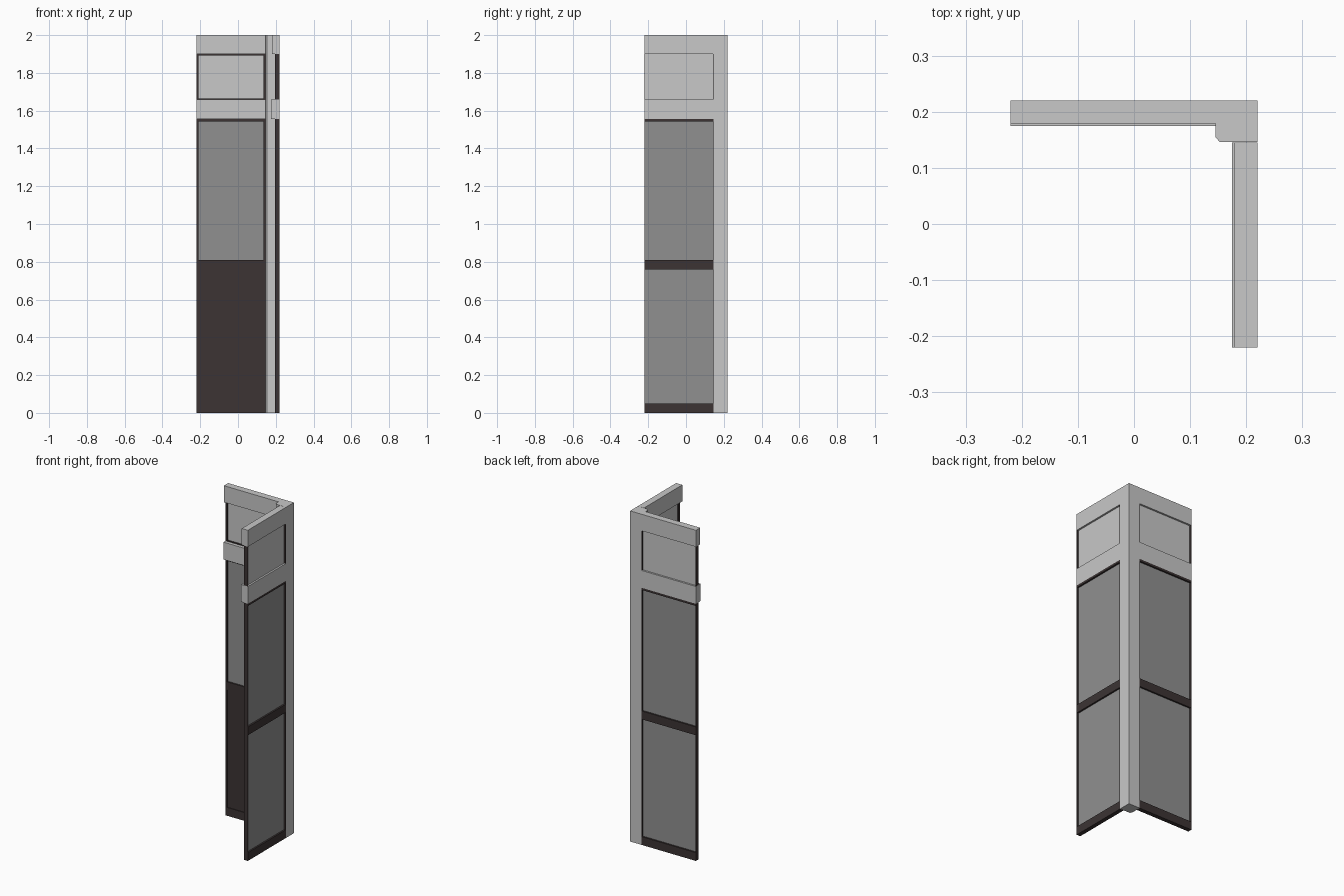
import bpy, bmesh

if "Cube" in bpy.data.objects:
    bpy.data.objects.remove(bpy.data.objects["Cube"])


def material(name, rgb):
    m = bpy.data.materials.new(name)
    m.diffuse_color = (*rgb, 1)
    m.use_nodes = True
    m.node_tree.nodes["Principled BSDF"].inputs["Base Color"].default_value = m.diffuse_color
    return m


LIGHT = material("pale_grey", (0.58, 0.58, 0.58))
GLASS = material("glass_grey", (0.28, 0.28, 0.28))
DARK = material("dark_brown", (0.045, 0.034, 0.034))


def finish(name, bm, mat):
    bmesh.ops.recalc_face_normals(bm, faces=bm.faces)
    me = bpy.data.meshes.new(name)
    bm.to_mesh(me)
    bm.free()
    me.materials.append(mat)
    bpy.context.collection.objects.link(bpy.data.objects.new(name, me))


def boxes(name, mat, specs, swap):
    """Boxes as (along0, along1, depth0, depth1, z0, z1); swap turns the back wall into the right wall."""
    bm = bmesh.new()
    for a0, a1, d0, d1, z0, z1 in specs:
        for v in bmesh.ops.create_cube(bm, size=1)["verts"]:
            a = a1 if v.co.x > 0 else a0
            d = d1 if v.co.y > 0 else d0
            z = z1 if v.co.z > 0 else z0
            v.co = (d, a, z) if swap else (a, d, z)
    finish(name, bm, mat)


# corner post with a chamfered inner edge
bm = bmesh.new()
profile = [(0.145, 0.155), (0.153, 0.146), (0.22, 0.146), (0.22, 0.22), (0.145, 0.22)]
face = bm.faces.new([bm.verts.new((x, y, 0)) for x, y in profile])
ext = bmesh.ops.extrude_face_region(bm, geom=[face])
for v in ext["geom"]:
    if isinstance(v, bmesh.types.BMVert):
        v.co.z = 2
finish("corner_post", bm, LIGHT)

A, B = -0.22, 0.145      # wall run
IN, MID, OUT = 0.195, 0.207, 0.22   # frame depths


def frame_sides(z0, z1):
    """Wide strips on the inner side, thin jambs on the outer side."""
    out = []
    for w, d0, d1 in ((0.011, IN, MID), (0.003, MID, OUT)):
        out += [(A, A + w, d0, d1, z0, z1), (B - w, B, d0, d1, z0, z1)]
    return out


for wall, swap in (("back", False), ("right", True)):
    # horizontal beams
    boxes(wall + "_top_beam", LIGHT, [(A, B, 0.179, OUT, 1.9, 2.0)], swap)
    boxes(wall + "_middle_beam", LIGHT, [(A, B, 0.175, OUT, 1.555, 1.66)], swap)
    # upper panel and its frame
    boxes(wall + "_upper_panel", LIGHT, [(A + .003, B - .003, 0.203, 0.209, 1.66, 1.9)], swap)
    boxes(wall + "_upper_frame", DARK, frame_sides(1.66, 1.9) + [
        (A + .011, B - .011, IN, 0.203, 1.66, 1.665),
        (A + .011, B - .011, IN, 0.203, 1.893, 1.9)], swap)
    # window frame with sill, mullion and head
    boxes(wall + "_window_frame", DARK, frame_sides(0, 1.555) + [
        (A + .003, B - .003, IN, OUT, z0, z1)
        for z0, z1 in ((0, 0.05), (0.76, 0.81), (1.542, 1.555))], swap)
    # glass, with a dark board behind the lower pane
    boxes(wall + "_glass", GLASS, [
        (A + .003, B - .003, 0.204, 0.210, z0, z1)
        for z0, z1 in ((0.05, 0.76), (0.81, 1.542))], swap)
    boxes(wall + "_lower_board", DARK, [(A + .011, B - .011, 0.199, 0.204, 0.05, 0.76)], swap)
